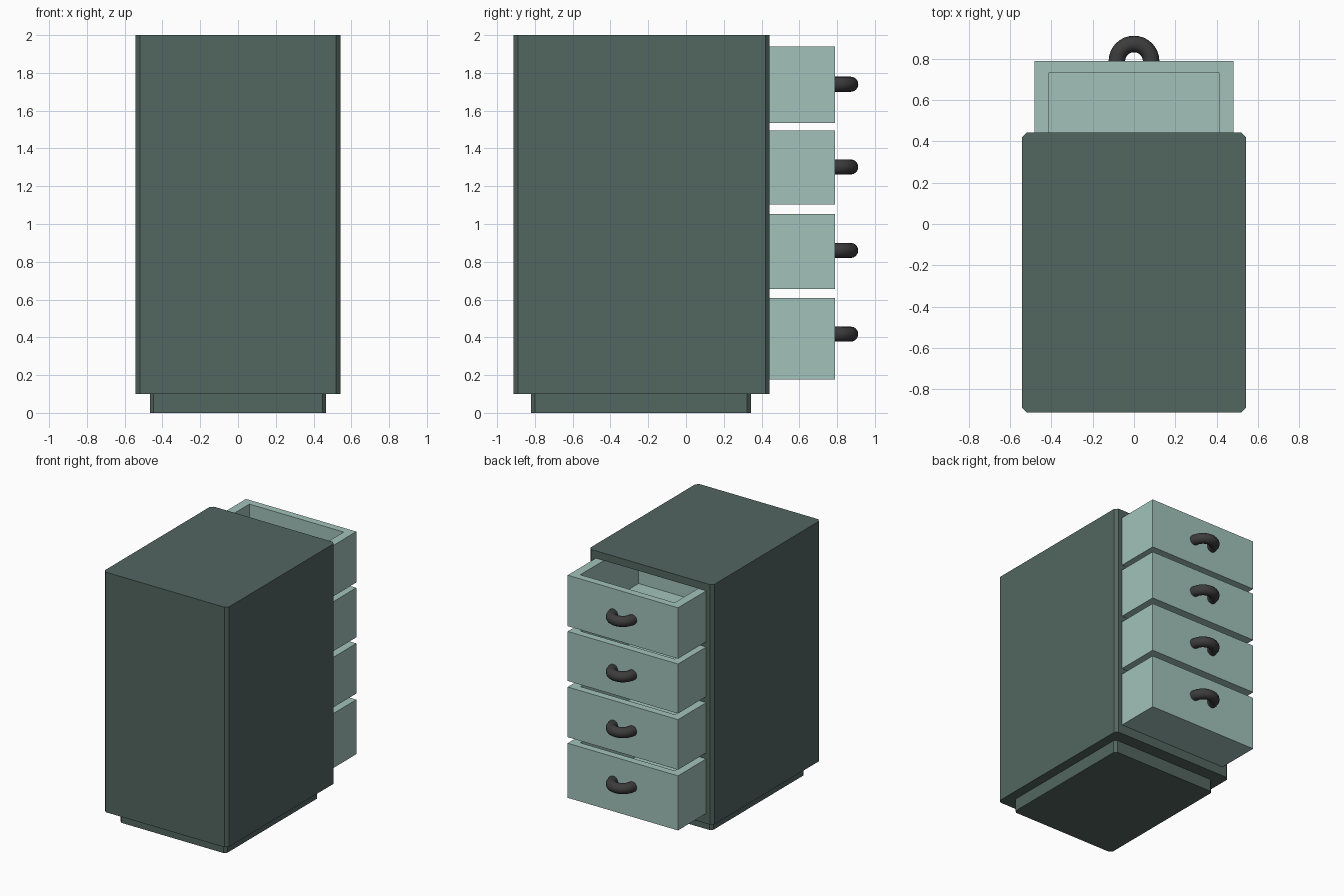
import bpy, bmesh, math

if "Cube" in bpy.data.objects:
    bpy.data.objects.remove(bpy.data.objects["Cube"])


def material(name, rgb):
    m = bpy.data.materials.new(name)
    m.diffuse_color = (*rgb, 1)
    m.use_nodes = True
    m.node_tree.nodes["Principled BSDF"].inputs["Base Color"].default_value = m.diffuse_color
    return m


CASE = material("dark_green", (0.085, 0.132, 0.117))
PALE = material("pale_green", (0.36, 0.54, 0.49))
IRON = material("dark_iron", (0.045, 0.045, 0.045))


def add_object(name, bm, mat=None):
    bmesh.ops.recalc_face_normals(bm, faces=bm.faces)
    me = bpy.data.meshes.new(name)
    bm.to_mesh(me)
    bm.free()
    ob = bpy.data.objects.new(name, me)
    bpy.context.collection.objects.link(ob)
    if mat:
        me.materials.append(mat)
    return ob


def box(hx, y0, y1, z0, z1):
    bm = bmesh.new()
    bmesh.ops.create_cube(bm, size=1)
    for v in bm.verts:
        v.co = (v.co.x * 2 * hx, y1 if v.co.y > 0 else y0, z1 if v.co.z > 0 else z0)
    return bm


def chamfered_box(name, hx, y0, y1, z0, z1, chamfer):
    bm = box(hx, y0, y1, z0, z1)
    upright = [e for e in bm.edges if abs(e.verts[0].co.z - e.verts[1].co.z) > 0.01]
    bmesh.ops.bevel(bm, geom=upright, offset=chamfer, segments=1, affect='EDGES')
    return add_object(name, bm, CASE)


def drawer(name, z0, z1):
    # open-topped tray: rim, then inner walls and floor
    y0, y1, hx = -0.055, 0.79, 0.483
    bm = box(hx, y0, y1, z0, z1)
    top = max(bm.faces, key=lambda f: f.calc_center_median().z)
    for z in (z1, z0 + 0.055):
        top = bmesh.ops.extrude_discrete_faces(bm, faces=[top])["faces"][0]
        for v in top.verts:
            v.co = (math.copysign(0.413, v.co.x),
                    y1 - 0.058 if v.co.y > 0.3 else y0 + 0.058, z)
    return add_object(name, bm, PALE)


def handle(name, z, major=0.083, minor=0.04, steps=16, sides=16):
    # half ring standing out from the drawer front
    bm = bmesh.new()
    rings = []
    for i in range(steps + 1):
        a = math.pi * i / steps
        ring = []
        for j in range(sides):
            b = 2 * math.pi * j / sides
            r = major + minor * math.cos(b)
            ring.append(bm.verts.new((r * math.cos(a), 0.789 + r * math.sin(a),
                                      z + minor * math.sin(b))))
        rings.append(ring)
    for r0, r1 in zip(rings, rings[1:]):
        for j in range(sides):
            k = (j + 1) % sides
            bm.faces.new((r0[j], r0[k], r1[k], r1[j]))
    bm.faces.new(rings[0])
    bm.faces.new(rings[-1])
    ob = add_object(name, bm, IRON)
    bpy.ops.object.select_all(action='DESELECT')
    ob.select_set(True)
    bpy.context.view_layer.objects.active = ob
    bpy.ops.object.shade_smooth_by_angle(angle=math.radians(40))


# case and plinth
cabinet = chamfered_box("cabinet_case", 0.543, -0.912, 0.443, 0.1, 2.0, 0.023)
chamfered_box("plinth", 0.467, -0.82, 0.343, 0.0, 0.1, 0.02)

# drawers, handles, and a pocket in the case for each
rows = [(0.177, 0.609, 0.417), (0.657, 1.054, 0.86),
        (1.102, 1.494, 1.302), (1.536, 1.939, 1.74)]
for n, (z0, z1, zh) in enumerate(rows, 1):
    cutter = add_object(f"pocket_cutter_{n}", box(0.486, -0.8, 0.6, z0 - 0.003, z1 + 0.003))
    cutter.hide_render = True
    mod = cabinet.modifiers.new(f"pocket_{n}", 'BOOLEAN')
    mod.operation = 'DIFFERENCE'
    mod.solver = 'EXACT'
    mod.object = cutter
    bpy.context.view_layer.objects.active = cabinet
    bpy.ops.object.modifier_apply(modifier=mod.name)
    bpy.data.objects.remove(cutter)
    drawer(f"drawer_{n}", z0, z1)
    handle(f"drawer_handle_{n}", zh)
